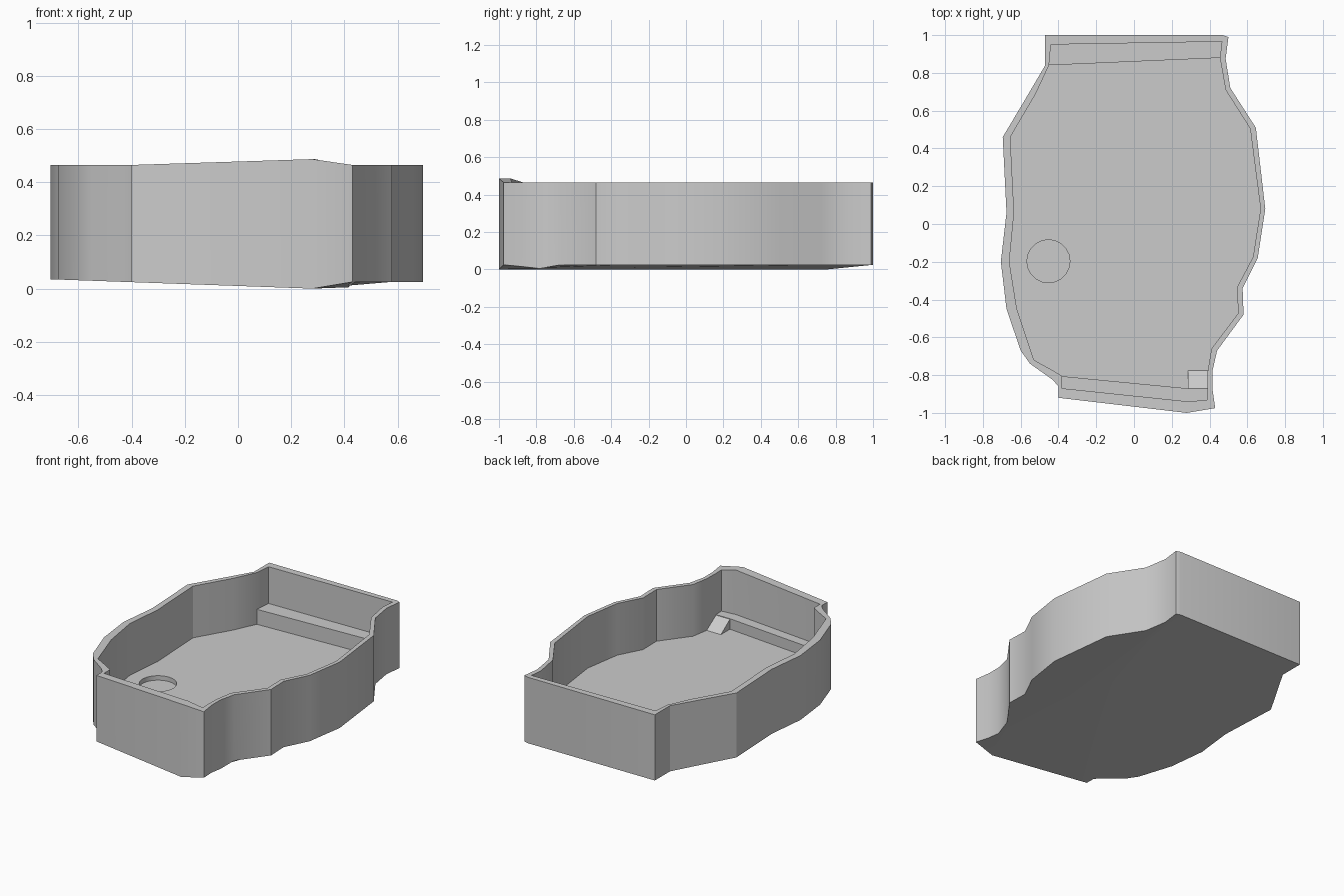
import bpy, bmesh, math

if "Cube" in bpy.data.objects:
    bpy.data.objects.remove(bpy.data.objects["Cube"])

FLOOR, RIM = 0.12, 0.465

# Outline stations, counter-clockwise: outer x, y, inner x, y
OUTLINE = [
    (-.40, -.92, -.38, -.87), (.28, -1.0, .29, -.94), (.43, -.975, .39, -.93),
    (.415, -.87, .388, -.86), (.415, -.78, .39, -.78), (.44, -.67, .41, -.66),
    (.58, -.48, .55, -.475), (.575, -.34, .548, -.33), (.655, -.18, .63, -.175),
    (.695, .08, .67, .08), (.645, .51, .615, .505), (.51, .72, .485, .71),
    (.485, .875, .455, .88), (.50, .99, .465, .965), (.47, 1.0, .44, .965),
    (-.47, 1.0, -.44, .95), (-.47, .84, -.45, .84), (-.57, .67, -.52, .69),
    (-.695, .46, -.655, .46), (-.675, .06, -.635, .06), (-.705, -.2, -.66, -.2),
    (-.675, -.45, -.62, -.45), (-.60, -.67, -.55, -.66), (-.55, -.74, -.53, -.72),
    (-.43, -.825, -.43, -.775), (-.40, -.86, -.38, -.805)]


def finish(bm, name, smooth=False):
    bmesh.ops.recalc_face_normals(bm, faces=bm.faces)
    mesh = bpy.data.meshes.new(name)
    bm.to_mesh(mesh)
    bm.free()
    ob = bpy.data.objects.new(name, mesh)
    bpy.context.collection.objects.link(ob)
    if smooth:
        bpy.context.view_layer.objects.active = ob
        ob.select_set(True)
        bpy.ops.object.shade_smooth_by_angle(angle=math.radians(30))
        ob.select_set(False)
    return ob


def bridge(bm, a, b):
    n = len(a)
    for i in range(n):
        j = (i + 1) % n
        bm.faces.new((a[i], a[j], b[j], b[i]))


def loop_edges(bm, ring):
    return [bm.edges.get((ring[i], ring[(i + 1) % len(ring)])) for i in range(len(ring))]


def bottom_z(i, x):
    if i in (3, 4):
        return 0.015 if i == 3 else 0.005
    return 0.035 * (0.28 - x) / 0.98 if x <= 0.28 else 0.025


def prism(name, bottom, top):
    bm = bmesh.new()
    a = [bm.verts.new(p) for p in bottom]
    b = [bm.verts.new(p) for p in top]
    bridge(bm, a, b)
    bm.faces.new(a)
    bm.faces.new(b)
    return finish(bm, name)


# Tray shell: outer wall, rim, inner wall
bm = bmesh.new()
low, rim_out, rim_in, floor = [], [], [], []
for i, (ox, oy, ix, iy) in enumerate(OUTLINE):
    top = RIM + (0.022 if i == 1 else 0)
    low.append(bm.verts.new((ox, oy, bottom_z(i, ox))))
    rim_out.append(bm.verts.new((ox, oy, top)))
    rim_in.append(bm.verts.new((ix, iy, top)))
    floor.append(bm.verts.new((ix, iy, FLOOR)))
bridge(bm, low, rim_out)
bridge(bm, rim_out, rim_in)
bridge(bm, rim_in, floor)

# Shallow keel underneath
keel = bm.verts.new((0.30, 0.75, 0))
bm.faces.new(low[15:] + low[:2] + [keel])
bm.faces.new(low[1:15] + [keel])
bm.faces.new((keel, low[14], low[15]))

# Round recess in the floor
N = 20
upper, lower = [[bm.verts.new((-.453 + .114 * math.cos(2 * math.pi * k / N),
                               -.197 + .114 * math.sin(2 * math.pi * k / N), z))
                 for k in range(N)] for z in (FLOOR, FLOOR - 0.03)]
bridge(bm, upper, lower)
bm.faces.new(lower)
bmesh.ops.triangle_fill(bm, use_beauty=True, use_dissolve=False, normal=(0, 0, 1),
                        edges=loop_edges(bm, floor) + loop_edges(bm, upper))
finish(bm, "tray_shell", smooth=True)


# Ledges along the back and front walls, tucked slightly into the walls
def ledge(name, pts, top):
    prism(name, [(x, y, FLOOR - 0.01) for x, y in pts], [(x, y, top) for x, y in pts])


ledge("back_ledge", [(-.46, .84), (.465, .88), (.475, .975), (-.45, .96)], 0.22)
ledge("front_ledge", [(-.39, -.805), (-.39, -.88), (.29, -.95), (.40, -.94),
                      (.40, -.87), (.28, -.87)], 0.19)

# Small ramp up to the front ledge
prism("ledge_ramp",
      [(.285, -.875, .11), (.285, -.875, .19), (.285, -.775, FLOOR), (.285, -.775, .11)],
      [(.395, -.875, .11), (.395, -.875, .19), (.395, -.775, FLOOR), (.395, -.775, .11)])
